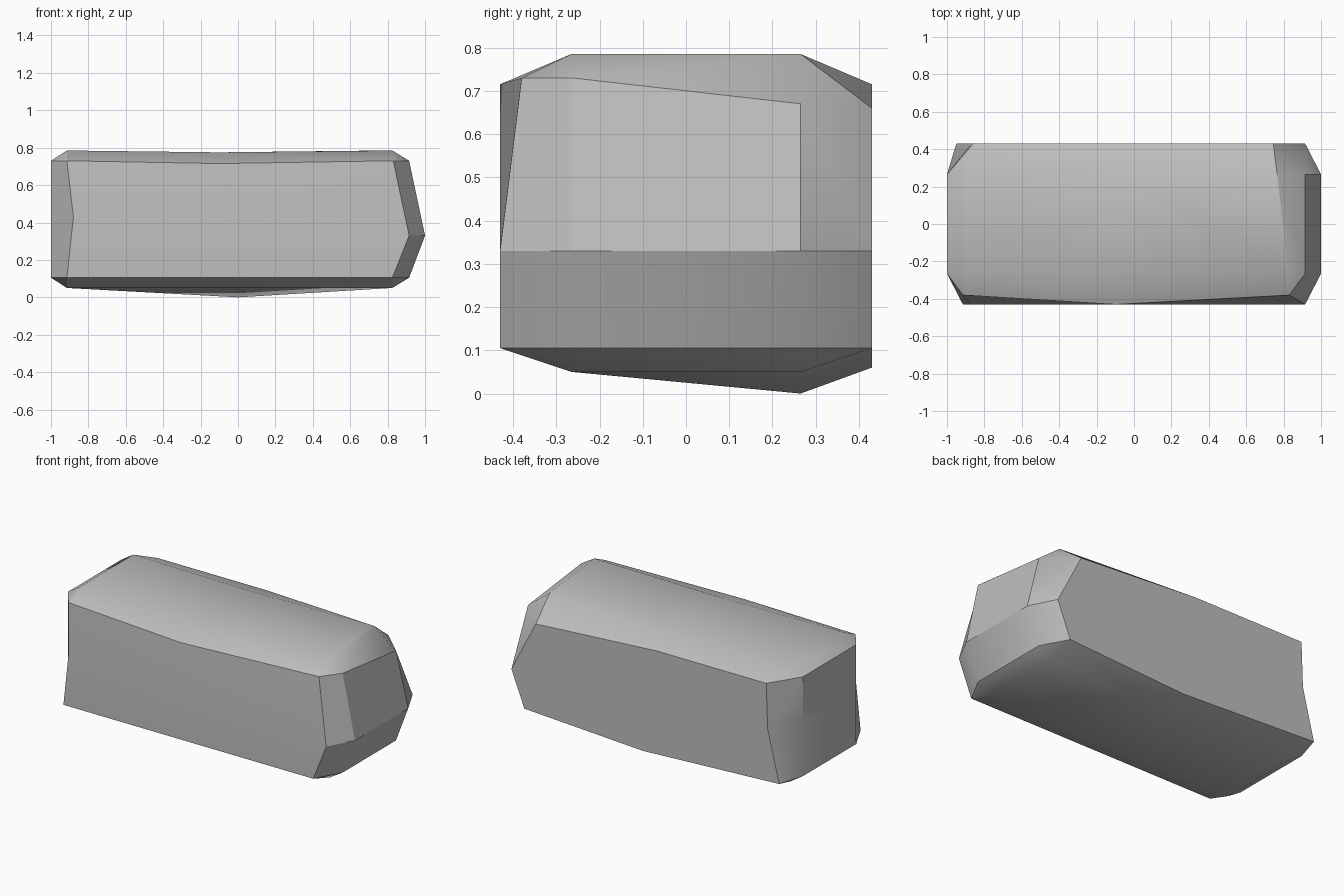
import bpy, bmesh

if "Cube" in bpy.data.objects:
    bpy.data.objects.remove(bpy.data.objects["Cube"])

# Ten-sided long cross-section (y, z), going front low -> bottom -> back -> top -> front
SECTION = [(-.43, .105), (-.265, .05), (.265, .05), (.43, .105), (.43, .33),
           (.43, .715), (.265, .785), (-.265, .785), (-.38, .73), (-.43, .33)]

# x position of each section corner at the left, middle and right of the block
LEFT_X = [-.915, -.915, -.915, -.95, -.87, -.86, -.915, -.915, -.915, -.88]
MID_X = [0, 0, 0, 0, 0, -.1, -.1, -.1, -.1, 0]
RIGHT_X = [.825, .825, .825, .825, .915, .745, .765, .825, .83, .915]

stone = bpy.data.materials.new("stone grey")
stone.diffuse_color = (0.52, 0.52, 0.52, 1)
stone.use_nodes = True
stone.node_tree.nodes["Principled BSDF"].inputs["Base Color"].default_value = stone.diffuse_color

bm = bmesh.new()


def ring(xs, changes):
    """Section ring; changes replaces the (y, z) of single corners."""
    return [bm.verts.new((x, *changes.get(i, SECTION[i]))) for i, x in enumerate(xs)]


def cap(ring_verts, low, mid, high_front, high_back):
    """Bevelled end: six inner points as (x, z), chamfers, corners and two end faces."""
    f, b = -.265, .265
    c = [bm.verts.new((p[0], y, p[1])) for y, p in
         ((f, low), (b, low), (b, mid), (b, high_back), (f, high_front), (f, mid))]
    r = ring_verts
    for face in ((r[1], r[2], c[1], c[0]), (r[6], r[7], c[4], c[3]),
                 (r[3], r[4], c[2], c[1]), (r[4], r[5], c[3], c[2]),
                 (r[8], r[9], c[5], c[4]), (r[9], r[0], c[0], c[5]),
                 (r[0], r[1], c[0]), (r[2], r[3], c[1]),
                 (r[5], r[6], c[3]), (r[7], r[8], c[4]),
                 (c[0], c[1], c[2], c[5]), (c[5], c[2], c[3], c[4])):
        bm.faces.new(face)


# Long body: the middle sags a little at the bottom back and dips at the top
left = ring(LEFT_X, {4: (.43, .43), 9: (-.43, .43)})
middle = ring(MID_X, {2: (.265, 0), 3: (.43, .06), 4: (.43, .38), 6: (.265, .775),
                      7: (-.265, .775), 8: (-.43, .715), 9: (-.43, .38)})
right = ring(RIGHT_X, {5: (.43, .66)})
for a, b in ((left, middle), (middle, right)):
    for i in range(10):
        j = (i + 1) % 10
        bm.faces.new((a[i], a[j], b[j], b[i]))

# Flat left end, ridged right end
cap(left, (-1, .105), (-1, .43), (-1, .73), (-1, .73))
cap(right, (.915, .105), (1, .33), (.915, .73), (.915, .67))

bmesh.ops.recalc_face_normals(bm, faces=bm.faces)
mesh = bpy.data.meshes.new("stone_block")
bm.to_mesh(mesh)
bm.free()
mesh.materials.append(stone)
block = bpy.data.objects.new("stone_block", mesh)
bpy.context.collection.objects.link(block)

# Soft shading over shallow bends, crisp chamfer edges
bpy.context.view_layer.objects.active = block
block.select_set(True)
bpy.ops.object.shade_smooth_by_angle(angle=0.5236)
